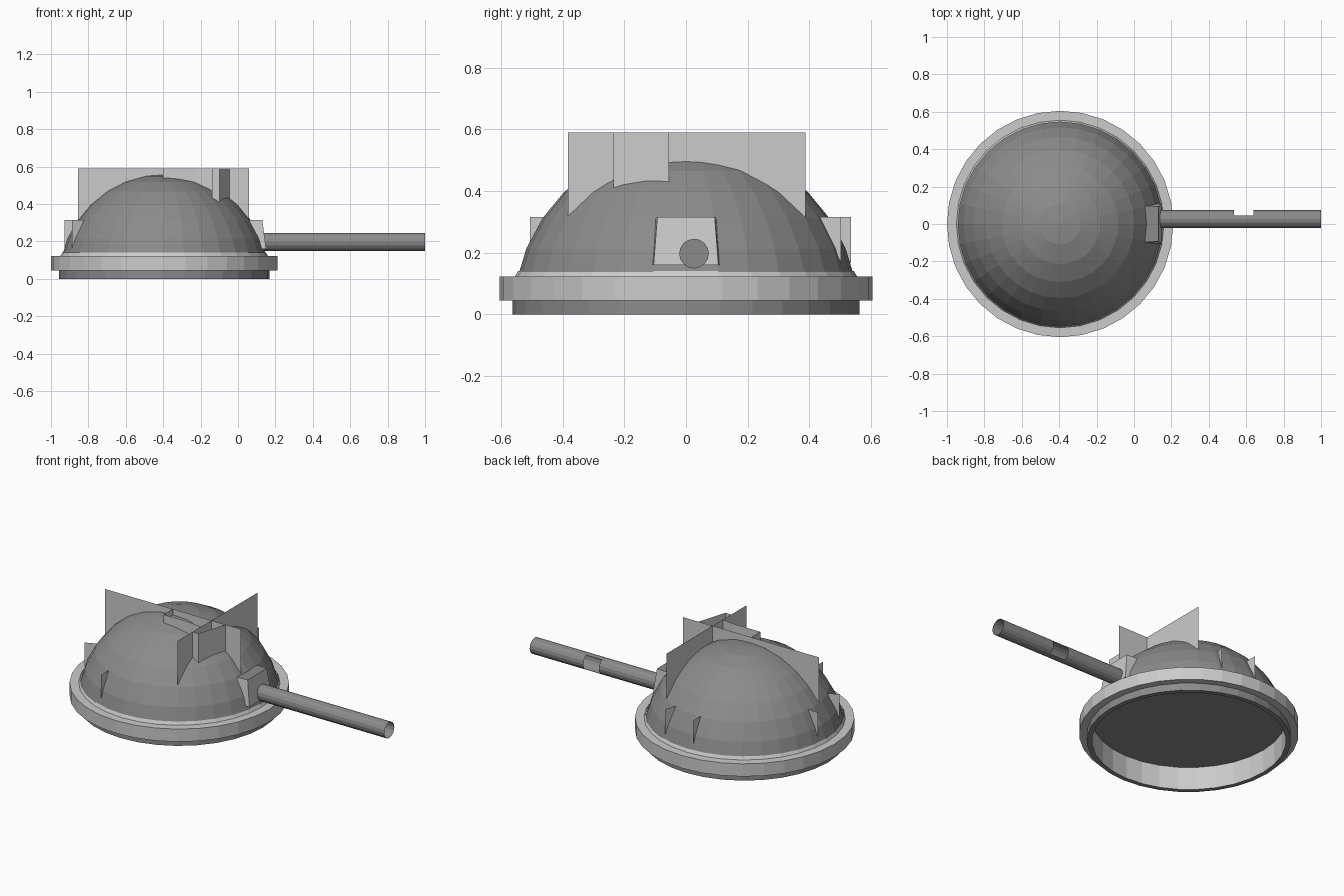
import bpy, bmesh, math
from mathutils import Vector

if "Cube" in bpy.data.objects:
    bpy.data.objects.remove(bpy.data.objects["Cube"])

CX = -0.395      # turret axis
R = 0.56         # dome radius
SEG = 32

dark = bpy.data.materials.new("dark_grey")
dark.diffuse_color = (0.26, 0.26, 0.26, 1)
dark.use_nodes = True
dark.node_tree.nodes["Principled BSDF"].inputs["Base Color"].default_value = dark.diffuse_color


def finish(bm, name, mat=None):
    bmesh.ops.recalc_face_normals(bm, faces=bm.faces[:])
    me = bpy.data.meshes.new(name)
    bm.to_mesh(me)
    bm.free()
    if mat:
        me.materials.append(mat)
    ob = bpy.data.objects.new(name, me)
    bpy.context.collection.objects.link(ob)
    return ob


def lathe(name, profile, mat=None):
    """Revolve (radius, z) points about the turret axis."""
    bm = bmesh.new()
    vs = [bm.verts.new((CX + r, 0, z)) for r, z in profile]
    es = [bm.edges.new(p) for p in zip(vs, vs[1:])]
    bmesh.ops.spin(bm, geom=vs + es, cent=(CX, 0, 0), axis=(0, 0, 1),
                   angle=2 * math.pi, steps=SEG, use_merge=False)
    bmesh.ops.remove_doubles(bm, verts=bm.verts[:], dist=1e-4)
    return finish(bm, name, mat)


def wall(name, path, top=0.59, steps=12):
    """Thin upright plate along a plan path, its foot following the dome."""
    bm = bmesh.new()
    for a, b in zip(path, path[1:]):
        a, b = Vector(a), Vector(b)
        cols = []
        for i in range(steps + 1):
            p = a.lerp(b, i / steps)
            d2 = (p.x - CX) ** 2 + p.y ** 2
            z = math.sqrt(max(0.0, (R - 0.008) ** 2 - d2))
            cols.append((bm.verts.new((p.x, p.y, z)), bm.verts.new((p.x, p.y, top))))
        for c, d in zip(cols, cols[1:]):
            bm.faces.new((c[0], d[0], d[1], c[1]))
    bmesh.ops.remove_doubles(bm, verts=bm.verts[:], dist=1e-4)
    return finish(bm, name)


# dome
lathe("dome", [(R * math.cos(math.pi * i / 16), R * math.sin(math.pi * i / 16))
               for i in range(1, 9)], dark)

# dark floor and skirt, light collar ring and inner wall
lathe("floor", [(0, 0.14), (0.535, 0.14)], dark)
lathe("skirt", [(0.535, 0), (0.5625, 0), (0.5625, 0.045)], dark)
lathe("turret_ring", [(0.5625, 0.045), (0.605, 0.045), (0.605, 0.122),
                      (0.555, 0.122), (0.545, 0.14)])
lathe("inner_wall", [(0.535, 0), (0.535, 0.14)])

# crossing roof plates and the two folded screens
wall("long_roof_plate", [(-0.855, -0.055), (0.06, -0.055)])
wall("cross_roof_plate", [(-0.14, -0.382), (-0.14, 0.387)])
wall("rear_screen", [(-0.40, -0.055), (-0.40, -0.143), (-0.22, -0.143), (-0.14, -0.155)], steps=6)
wall("front_screen", [(-0.14, -0.235), (-0.10, -0.235), (-0.045, -0.055)], steps=6)

# small triangular fins around the dome: plan angle of position, plan angle of plate
bm = bmesh.new()
for pos, face in ((70, 70), (93, 90), (174, 174), (-157, -157), (-109, -90)):
    p = Vector((math.cos(math.radians(pos)), math.sin(math.radians(pos)))) * 0.535
    d = Vector((math.cos(math.radians(face)), math.sin(math.radians(face))))
    pts = []
    for inset, z in ((0.08, 0.315), (0, 0.315), (0, 0.165), (0.035, 0.24)):
        q = p - d * inset
        pts.append(bm.verts.new((CX + q.x, q.y, z)))
    bm.faces.new(pts)
finish(bm, "side_fins")

# mantlet: tapered housing at the barrel root, dark on top
bm = bmesh.new()
back, front = [], []
for y, z in ((-0.105, 0.16), (0.105, 0.16), (0.093, 0.315), (-0.093, 0.315)):
    back.append(bm.verts.new((0.06 if z > 0.2 else 0.11, y * 1.05, z)))
    front.append(bm.verts.new((0.13 if z > 0.2 else 0.15, y, z)))
bm.faces.new(front)
for i in range(4):
    j = (i + 1) % 4
    f = bm.faces.new((back[i], back[j], front[j], front[i]))
    f.material_index = 1 if i == 2 else 0
mantlet = finish(bm, "mantlet")
mantlet.data.materials.append(None)
mantlet.data.materials.append(dark)
for f in mantlet.data.polygons:
    f.material_index = 1 if f.normal.z > 0.9 else 0

# barrel: open tube, closed at the root, with a slot on its rear side
bm = bmesh.new()
N, BR, BY, BZ = 16, 0.048, 0.026, 0.197
rings = []
for x in (0.155, 0.535, 0.64, 1.0):
    rings.append([bm.verts.new((x, BY + BR * math.cos(2 * math.pi * i / N),
                                BZ + BR * math.sin(2 * math.pi * i / N))) for i in range(N)])
for k in range(3):
    for i in range(N):
        if k == 1 and math.cos(2 * math.pi * (i + 0.5) / N) > 0.5:
            continue
        j = (i + 1) % N
        bm.faces.new((rings[k][i], rings[k + 1][i], rings[k + 1][j], rings[k][j]))
bm.faces.new(rings[0])
# short collar joining the tube to the mantlet
root = [bm.verts.new((0.115, v.co.y, v.co.z)) for v in rings[0]]
for i in range(N):
    j = (i + 1) % N
    bm.faces.new((root[i], root[j], rings[0][j], rings[0][i]))
finish(bm, "barrel", dark)
